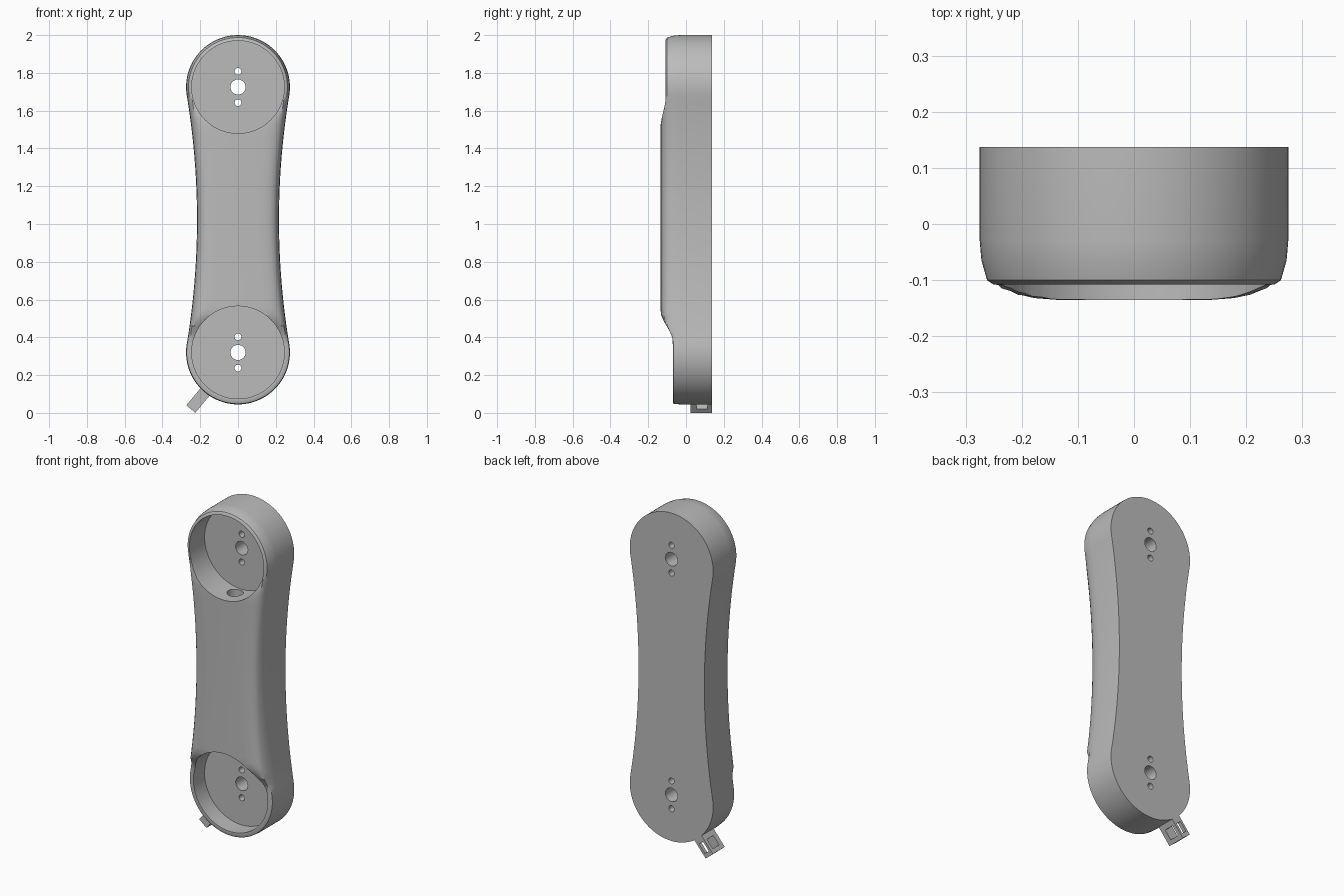
import bpy, bmesh, math
from mathutils import Matrix, Vector

cube = bpy.data.objects.get("Cube")
if cube:
    bpy.data.objects.remove(cube, do_unlink=True)

TOP, LOW, R_END, WAIST = 1.725, 0.32, 0.275, 0.217
MID, HALF = (TOP + LOW) / 2, (TOP - LOW) / 2
BACK, FRONT, FLOOR = 0.137, -0.135, 0.035

grey = bpy.data.materials.new("plain grey")
grey.use_nodes = True
grey.diffuse_color = (0.5, 0.5, 0.5, 1)
grey.node_tree.nodes["Principled BSDF"].inputs["Base Color"].default_value = (0.5, 0.5, 0.5, 1)


def make(name, bm):
    bmesh.ops.recalc_face_normals(bm, faces=bm.faces)
    mesh = bpy.data.meshes.new(name)
    bm.to_mesh(mesh)
    bm.free()
    mesh.materials.append(grey)
    ob = bpy.data.objects.new(name, mesh)
    bpy.context.collection.objects.link(ob)
    return ob


def rod(axis, r, centre, length, sides=64):
    bm = bmesh.new()
    turn = Matrix.Rotation(math.pi / 2, 4, 'X') if axis == 'y' else Matrix()
    bmesh.ops.create_cone(bm, cap_ends=True, segments=sides, radius1=r, radius2=r,
                          depth=length, matrix=Matrix.Translation(centre) @ turn)
    return make("cutter", bm)


def block(name, frame, lo, hi):
    lo, hi = Vector(lo), Vector(hi)
    bm = bmesh.new()
    place = frame @ Matrix.Translation((lo + hi) / 2) @ Matrix.Diagonal((*(hi - lo), 1))
    bmesh.ops.create_cube(bm, size=1, matrix=place)
    return make(name, bm)


def cut(ob, cutter):
    cutter.hide_render = True
    mod = ob.modifiers.new("cut", 'BOOLEAN')
    mod.operation, mod.solver, mod.object = 'DIFFERENCE', 'EXACT', cutter
    bpy.context.view_layer.objects.active = ob
    bpy.ops.object.modifier_apply(modifier=mod.name)
    bpy.data.objects.remove(cutter, do_unlink=True)


def smooth(ob):
    bpy.ops.object.select_all(action='DESELECT')
    ob.select_set(True)
    bpy.context.view_layer.objects.active = ob
    bpy.ops.object.shade_smooth_by_angle(angle=math.radians(35))


def half_outline(d):
    """Right half of the waisted outline, inset by d, from top to bottom."""
    big = (WAIST**2 + HALF**2 - R_END**2) / (2 * (R_END - WAIST))
    cx = WAIST + big
    a = math.atan2(HALF, cx)
    pts = []
    for i in range(24):
        t = math.pi / 2 - (math.pi / 2 + a) * i / 24
        pts.append(((R_END - d) * math.cos(t), TOP + (R_END - d) * math.sin(t)))
    for i in range(41):
        t = a - 2 * a * i / 40
        pts.append((cx - (big + d) * math.cos(t), MID + (big + d) * math.sin(t)))
    for i in range(23, -1, -1):
        x, z = pts[i]
        pts.append((x, 2 * MID - z))
    return pts


def step(a, b, v):
    t = min(1, max(0, (v - a) / (b - a)))
    return t * t * (3 - 2 * t)


def front_limit(z):
    """The front drops back toward the two ends."""
    return FRONT + 0.027 * step(1.51, 1.67, z) + 0.065 * step(0.54, 0.38, z)


# Arm body: stacked outlines with a rounded front edge
bm = bmesh.new()
rings = []
section = [(0, BACK), (0, -0.03), (0.003, -0.065), (0.013, -0.1), (0.025, -0.116),
           (0.045, -0.126), (0.07, -0.132), (0.105, FRONT)]
for d, y in section:
    half = half_outline(d)
    pts = half + [(-x, z) for x, z in half[-2:0:-1]]
    rings.append([bm.verts.new((x, max(y, front_limit(z)), z)) for x, z in pts])
n = len(rings[0])
for a, b in zip(rings, rings[1:]):
    for i in range(n):
        j = (i + 1) % n
        bm.faces.new((a[i], a[j], b[j], b[i]))
for ring in (rings[0], rings[-1]):
    for i in range(n // 2):
        quad = (ring[i], ring[i + 1], ring[-i - 1], ring[-i % n])
        bm.faces.new(list(dict.fromkeys(quad)))
body = make("arm_body", bm)

# Round pockets with a shaft hole and two screw holes each
for z in (TOP, LOW):
    cut(body, rod('y', 0.245, (0, FLOOR - 0.2, z), 0.4, 96))
    cut(body, rod('y', 0.04, (0, 0.1, z), 0.3, 32))
    for s in (-1, 1):
        cut(body, rod('y', 0.018, (0, 0.1, z + s * 0.083), 0.3, 20))

# Cable tunnel between the pockets
cut(body, rod('z', 0.045, (0, -0.025, MID), 2 * HALF - 0.35, 32))
smooth(body)

# Strap loop at the lower right: local x points outward from the lower pocket
out = Vector((-0.64, 0, -0.768)).normalized()
depth = Vector((0, 1, 0))
side = out.cross(depth)
frame = Matrix.Translation((0, 0, LOW)) @ Matrix((out, depth, side)).transposed().to_4x4()
loop = block("strap_loop", frame, (0.262, 0.025, -0.031), (0.39, BACK, 0.031))
cut(loop, block("cutter", frame, (0.305, 0.055, -0.1), (0.365, 0.115, 0.1)))
cut(loop, block("cutter", frame, (0.305, 0.08, -0.017), (0.365, 0.2, 0.017)))
